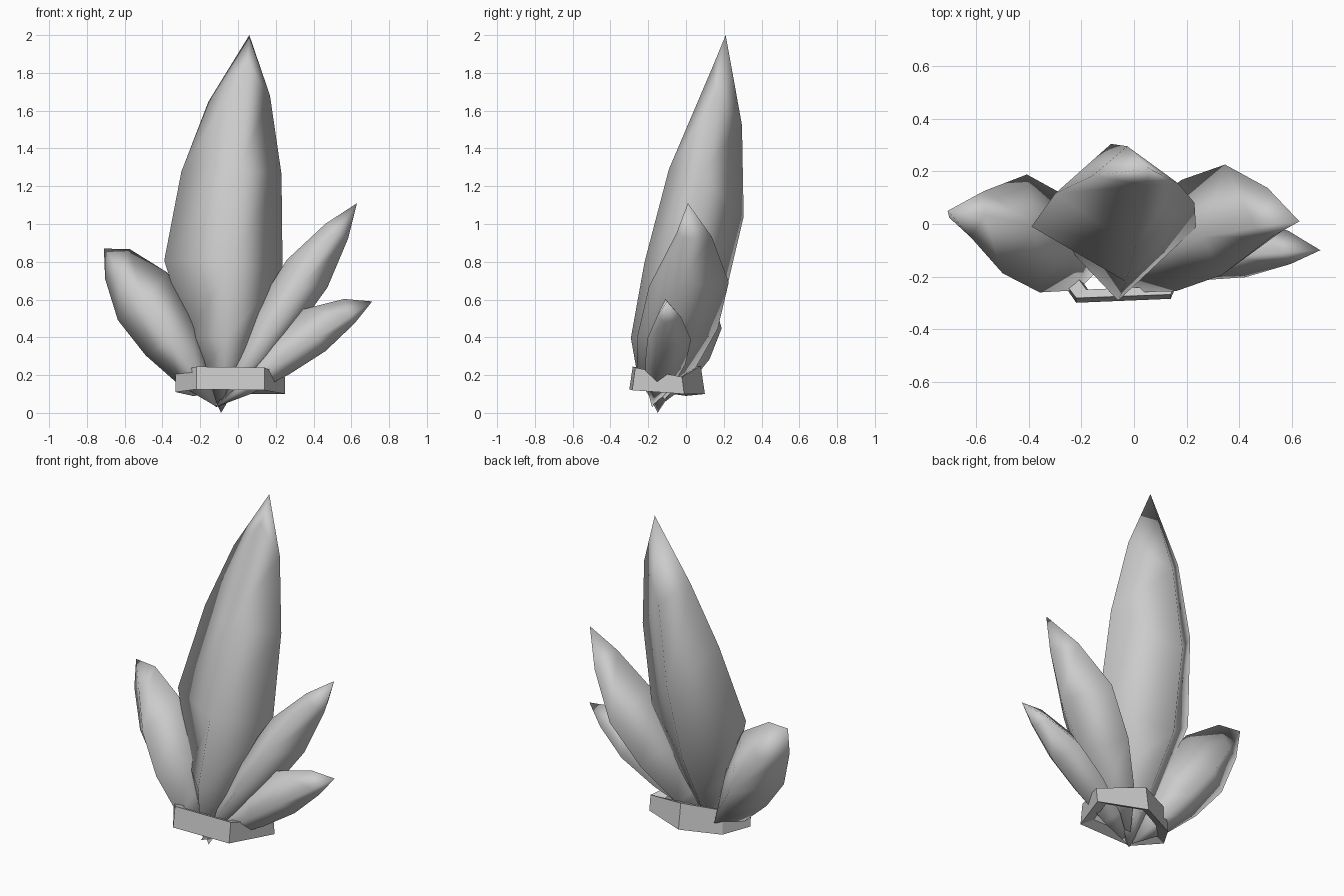
import bpy, bmesh
from mathutils import Vector

if "Cube" in bpy.data.objects:
    bpy.data.objects.remove(bpy.data.objects["Cube"])


def finish(name, bm):
    bmesh.ops.recalc_face_normals(bm, faces=bm.faces)
    mesh = bpy.data.meshes.new(name)
    bm.to_mesh(mesh)
    bm.free()
    obj = bpy.data.objects.new(name, mesh)
    bpy.context.collection.objects.link(obj)
    return obj


def ridge(width, shift=0.0):
    # standard bulging ridge: (position along axis, distance from axis, sideways)
    shape = ((0.2, 0.6), (0.42, 0.93), (0.65, 1.0), (0.86, 0.55))
    return [(t + shift, r * width, 0) for t, r in shape]


def crystal(name, base, tip, ridges):
    # four-sided spindle; ridges run front, right, back, left around the axis
    base, tip = Vector(base), Vector(tip)
    axis = tip - base
    d = axis.normalized()
    front = Vector((0, -1, 0))
    front = (front - d * front.dot(d)).normalized()
    right = d.cross(front)
    outs = (front, right, -front, -right)
    bm = bmesh.new()
    start, end = bm.verts.new(base), bm.verts.new(tip)
    lines = [[bm.verts.new(base + axis * t + outs[i] * r + outs[(i + 1) % 4] * s)
              for t, r, s in pts] for i, pts in enumerate(ridges)]
    for i in range(4):
        a, b = lines[i], lines[(i + 1) % 4]
        bm.faces.new((start, b[0], a[0]))
        for k in range(len(a) - 1):
            bm.faces.new((a[k], b[k], b[k + 1], a[k + 1]))
        bm.faces.new((a[-1], b[-1], end))
    obj = finish(name, bm)
    for f in obj.data.polygons:
        f.use_smooth = True


# tall main crystal, leaning back
crystal("main_crystal", (-0.09, -0.15, 0.0), (0.06, 0.21, 2.0), [
    [(0.1, 0.15, 0), (0.18, 0.21, 0), (0.38, 0.21, 0), (0.63, 0.17, 0), (0.92, 0.035, 0)],
    [(0.09, 0.09, 0), (0.18, 0.17, 0), (0.38, 0.27, 0), (0.64, 0.225, 0), (0.845, 0.133, 0)],
    [(0.08, 0.07, 0), (0.16, 0.13, 0.03), (0.31, 0.24, 0.07), (0.54, 0.265, 0.075),
     (0.775, 0.17, 0.05)],
    [(0.1, 0.11, 0), (0.19, 0.20, 0), (0.39, 0.36, 0), (0.63, 0.305, -0.04),
     (0.82, 0.19, -0.04)]])

# smaller side crystals
crystal("left_crystal", (-0.11, -0.15, 0.03), (-0.71, 0.05, 0.87),
        [[(0.15, 0.135, 0), (0.38, 0.19, 0), (0.62, 0.165, 0), (0.84, 0.07, 0)],
         ridge(0.20, 0.06),
         [(0.18, 0.14, 0), (0.34, 0.21, 0), (0.54, 0.235, 0), (0.79, 0.12, 0)],
         ridge(0.16, 0.01)])
crystal("right_crystal", (-0.10, -0.16, 0.03), (0.63, 0.01, 1.11),
        [[(0.14, 0.125, 0), (0.34, 0.155, 0), (0.58, 0.135, 0), (0.85, 0.035, 0)],
         ridge(0.12), ridge(0.28, -0.01), ridge(0.14)])
crystal("small_crystal", (-0.12, -0.18, 0.03), (0.71, -0.10, 0.59),
        [ridge(0.075), ridge(0.08), ridge(0.155), ridge(0.17, 0.025)])

# uneven six-sided stone collar: x, y, bottom z, top z of each corner
corners = [(-0.22, -0.30, 0.125, 0.245), (0.14, -0.285, 0.12, 0.24),
           (0.25, -0.01, 0.10, 0.19), (-0.02, 0.10, 0.10, 0.25),
           (-0.24, 0.0, 0.09, 0.23), (-0.33, -0.14, 0.11, 0.215)]
cx, cy = -0.06, -0.12
bm = bmesh.new()
sections = []
for x, y, lo, hi in corners:
    section = ((1, 1, lo), (1, 0.9, hi), (0.76, 0.72, hi - 0.01), (0.72, 0.72, lo + 0.03))
    sections.append([bm.verts.new((cx + (x - cx) * sx, cy + (y - cy) * sy, z))
                     for sx, sy, z in section])
for i in range(6):
    a, b = sections[i], sections[(i + 1) % 6]
    for k in range(4):
        n = (k + 1) % 4
        bm.faces.new((a[k], b[k], b[n], a[n]))
finish("stone_collar", bm)
